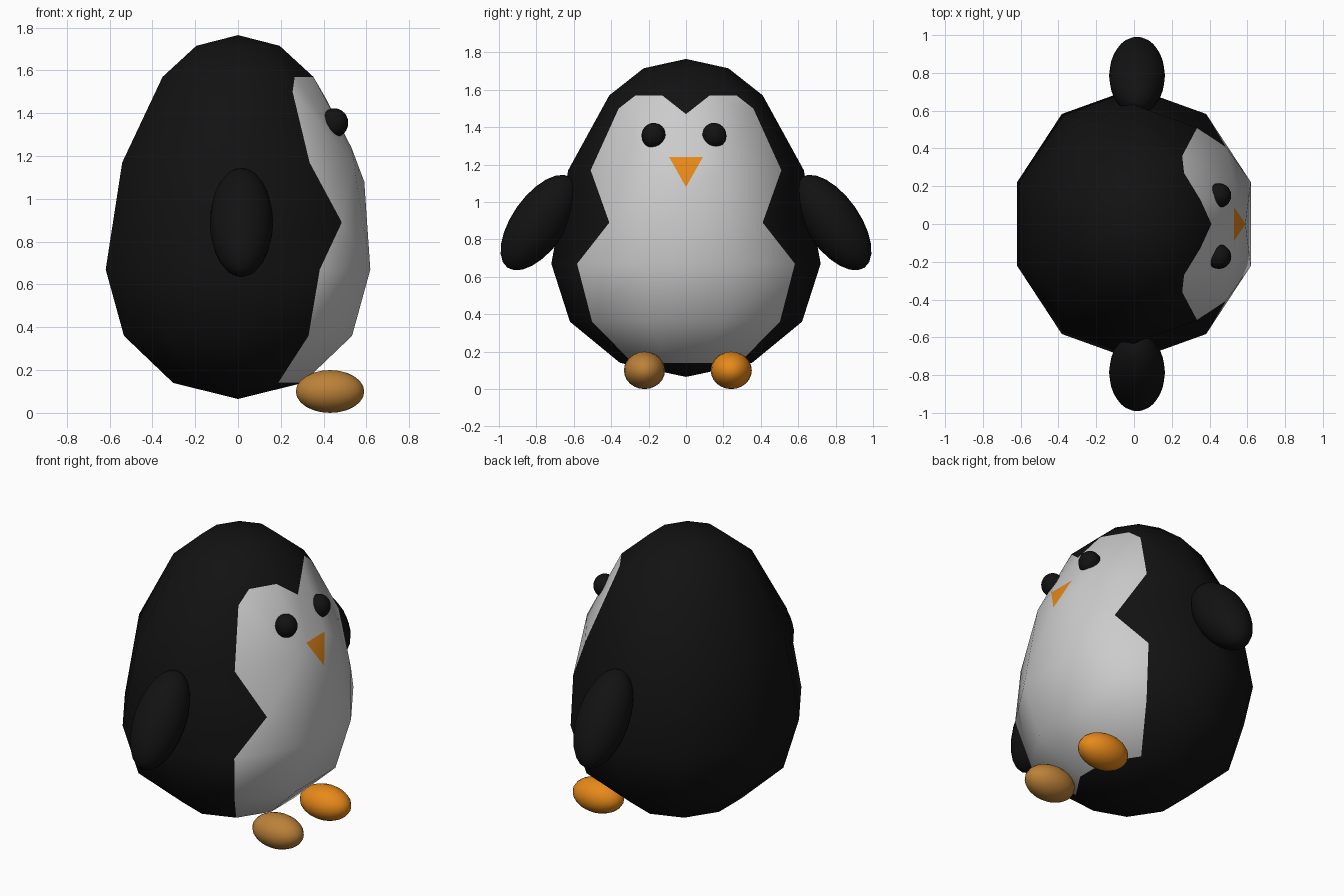
import bpy, bmesh
from math import sin, cos, radians

if "Cube" in bpy.data.objects:
    bpy.data.objects.remove(bpy.data.objects["Cube"])


def material(name, rgb):
    m = bpy.data.materials.new(name)
    m.diffuse_color = (*rgb, 1)
    m.use_nodes = True
    m.node_tree.nodes["Principled BSDF"].inputs["Base Color"].default_value = m.diffuse_color
    return m


black = material("black", (0.006, 0.006, 0.006))
white = material("white", (0.8, 0.8, 0.8))
orange = material("orange", (0.8, 0.25, 0.01))
brown = material("light_brown", (0.5, 0.22, 0.04))

# Body: ten-sided egg with a white front panel and a beak
bm = bmesh.new()
rings = []
for z, r in [(0.14, 0.49), (0.36, 0.862), (0.67, 1), (1.17, 0.875), (1.57, 0.57), (1.715, 0.315)]:
    ring = []
    for k in range(10):
        a = radians(18 + 36 * k)
        ring.append(bm.verts.new((0.65 * r * cos(a), 0.72 * r * sin(a), z)))
    rings.append(ring)


def face(mat, *verts):
    f = bm.faces.new(verts)
    f.material_index = mat
    f.smooth = True


# Black shell, with the white columns at the front of the lower rows
for row in range(5):
    lo, hi = rings[row], rings[row + 1]
    for k in range(10):
        j = (k + 1) % 10
        front = k in (0, 8, 9)
        if row in (2, 3) and k in (0, 1, 7, 8, 9) or row == 4 and k in (0, 8):
            continue
        face(1 if front and row < 2 else 0, lo[k], lo[j], hi[j], hi[k])
for ring, z in ((rings[0], 0.065), (rings[5], 1.765)):
    pole = bm.verts.new((0, 0, z))
    for k in range(10):
        face(0, ring[k], ring[(k + 1) % 10], pole)

# White face and waist, mirrored left and right
brow = bm.verts.new((0.41, 0, 1.47))
tip = bm.verts.new((0.59, 0, 1.08))
base = []
for s, (a, c, d) in ((1, (0, 1, 2)), (-1, (9, 8, 7))):
    r2, r3, r4, r5 = rings[2:]
    notch = bm.verts.new((0.485, s * 0.41, 0.89))
    crown = bm.verts.new((0.265, s * 0.27, 1.57))
    cheek = bm.verts.new((0.255, s * 0.36, 1.5))
    k = bm.verts.new((0.53, s * 0.09, 1.24))
    base.append(k)
    face(0, notch, r2[c], r2[d])
    face(0, notch, r2[d], r3[d])
    face(0, notch, r3[d], r3[c])
    face(0, r3[c], r3[d], r4[d], r4[c], cheek)
    face(0, cheek, r4[c], crown)
    face(0, r4[a], crown, r4[c], r5[c], r5[a])
    face(1, notch, r3[c], r3[a])
    face(1, notch, r3[a], r2[a])
    face(1, notch, r2[a], r2[c])
    face(1, r3[c], cheek, crown, r4[a], r3[a])
    face(1, r3[a], r4[a], k)
    face(1, r4[a], brow, k)
    face(1, r3[a], k, tip)
    face(1, r3[a], tip, r2[a])
face(0, brow, rings[4][0], rings[4][9])
face(1, brow, *base)
face(1, tip, rings[2][0], rings[2][9])
face(2, tip, *base)
bmesh.ops.recalc_face_normals(bm, faces=bm.faces)
mesh = bpy.data.meshes.new("body")
bm.to_mesh(mesh)
bm.free()
for m in (black, white, orange):
    mesh.materials.append(m)
bpy.context.collection.objects.link(bpy.data.objects.new("body", mesh))


def ellipsoid(name, loc, radii, mat, tilt=0):
    bpy.ops.mesh.primitive_uv_sphere_add(segments=20, ring_count=12, radius=1,
                                         location=loc, rotation=(radians(tilt), 0, 0))
    o = bpy.context.object
    o.name = name
    o.scale = radii
    o.data.materials.append(mat)
    bpy.ops.object.shade_smooth()


# Wings, eyes and feet
for s, side in ((1, "left"), (-1, "right")):
    ellipsoid("wing_" + side, (0.016, s * 0.785, 0.89), (0.148, 0.145, 0.295), black, s * 35)
    ellipsoid("eye_" + side, (0.45, s * 0.162 - 0.011, 1.355), (0.065, 0.065, 0.068), black)
    ellipsoid("foot_" + side, (0.43, s * 0.232 + 0.01, 0.1), (0.16, 0.11, 0.1),
              orange if s > 0 else brown)
